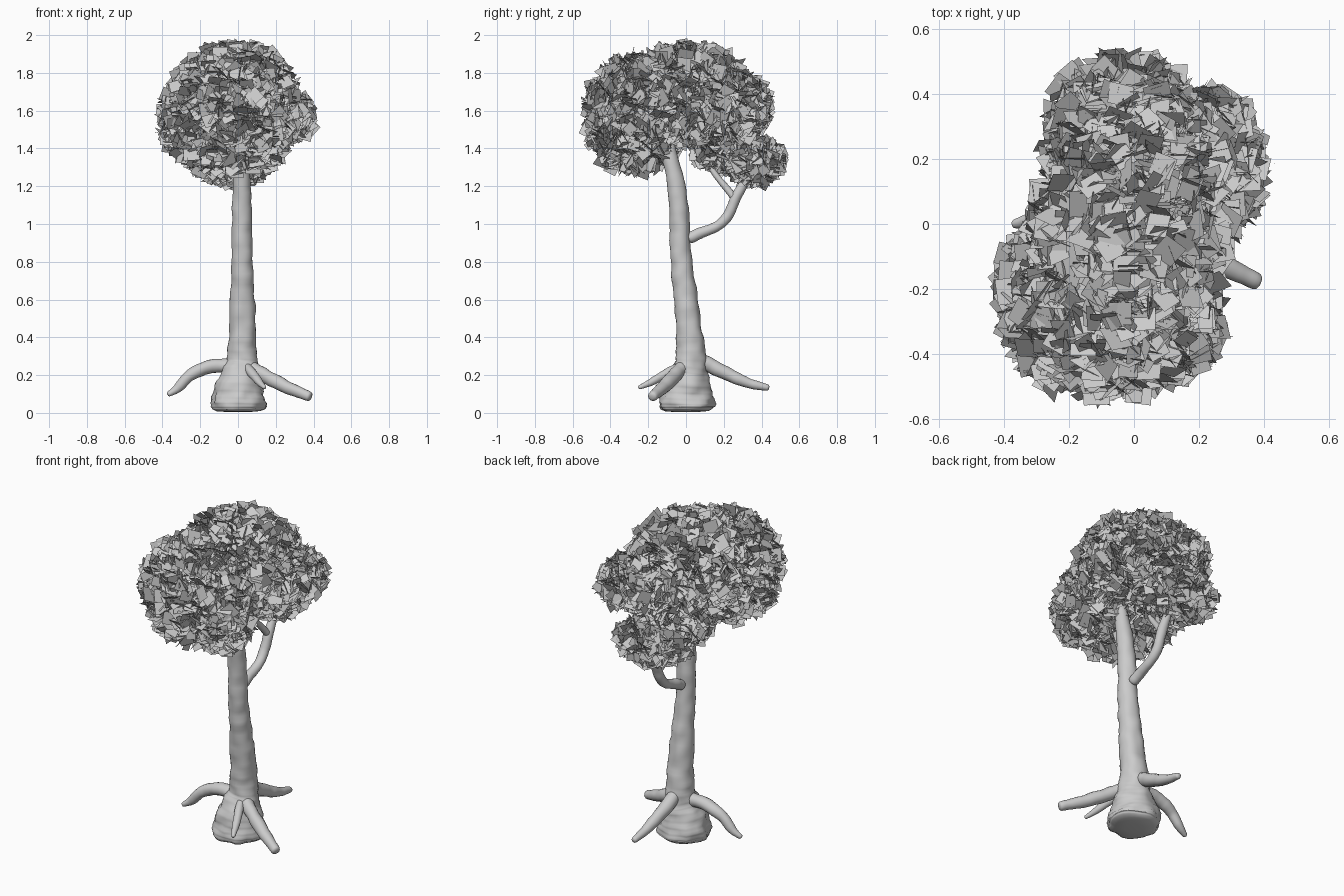
import bpy, bmesh, math, random
from mathutils import Vector, Matrix, noise

if "Cube" in bpy.data.objects:
    bpy.data.objects.remove(bpy.data.objects["Cube"])

random.seed(7)


def add_object(name, bm):
    mesh = bpy.data.meshes.new(name)
    bm.to_mesh(mesh)
    bm.free()
    obj = bpy.data.objects.new(name, mesh)
    bpy.context.collection.objects.link(obj)
    return obj


def spline(points, steps):
    """Smooth curve through (x, y, z, radius) points."""
    p = [Vector(q) for q in points]
    p = [2 * p[0] - p[1]] + p + [2 * p[-1] - p[-2]]
    out = []
    for i in range(1, len(p) - 2):
        a, b, c, d = p[i - 1:i + 3]
        for s in range(steps):
            t = s / steps
            out.append(0.5 * (2 * b + (c - a) * t + (2 * a - 5 * b + 4 * c - d) * t * t
                              + (3 * b - a - 3 * c + d) * t ** 3))
    return out + [p[-2]]


def limb(name, points, sides=20, steps=6, rough=0.13):
    """Tapered, slightly lumpy tube with rounded ends."""
    path = spline(points, steps)
    # round the ends with two shrinking rings each
    for end, step in ((0, 1), (-1, -2)):
        q, n = path[end], path[step]
        out = (q - n).to_3d().normalized()
        caps = [Vector((*(q.to_3d() + out * min(q[3], 0.02) * a), q[3] * b)) for a, b in ((0.35, 0.85), (0.6, 0.4))]
        path = caps[::-1] + path if end == 0 else path + caps
    bm = bmesh.new()
    rings = []
    for i, q in enumerate(path):
        tangent = (path[min(i + 1, len(path) - 1)] - path[max(i - 1, 0)]).to_3d().normalized()
        rot = Vector((0, 0, 1)).rotation_difference(tangent)
        ring = []
        for k in range(sides):
            a = 2 * math.pi * k / sides
            offset = rot @ Vector((math.cos(a), math.sin(a), 0))
            co = q.to_3d() + offset * q[3]
            lump = 1 + rough * noise.noise(co * 16) + 0.015 * math.sin(i * 2.1)
            ring.append(bm.verts.new(q.to_3d() + offset * q[3] * lump))
        rings.append(ring)
    for r0, r1 in zip(rings, rings[1:]):
        for k in range(sides):
            n = (k + 1) % sides
            bm.faces.new((r0[k], r0[n], r1[n], r1[k]))
    bm.faces.new(rings[0][::-1])
    bm.faces.new(rings[-1])
    for f in bm.faces:
        f.smooth = True
    return add_object(name, bm)


# Trunk with flared foot, leaning towards the front as it rises
limb("trunk", [(0.005, 0.005, 0.016, 0.13), (0.005, 0.005, 0.045, 0.146), (0.007, 0.008, 0.12, 0.131),
               (0.014, 0.015, 0.21, 0.104), (0.02, 0.026, 0.28, 0.082), (0.024, 0.02, 0.4, 0.073),
               (0.024, 0.0, 0.6, 0.064), (0.022, -0.025, 0.8, 0.056), (0.02, -0.033, 1.0, 0.053),
               (0.02, -0.05, 1.2, 0.047), (0.01, -0.095, 1.4, 0.038), (0.0, -0.12, 1.52, 0.025),
               (0.0, -0.125, 1.6, 0.012)], sides=28, steps=7)

# Raised roots
roots = {
    "left_root": [(0.0, 0.02, 0.24, 0.04), (-0.09, 0.02, 0.25, 0.039), (-0.18, 0.02, 0.235, 0.036),
                  (-0.26, 0.015, 0.195, 0.031), (-0.32, 0.01, 0.13, 0.024), (-0.365, 0.0, 0.1, 0.014)],
    "right_root": [(0.04, 0.0, 0.25, 0.034), (0.1, -0.04, 0.22, 0.037), (0.2, -0.09, 0.165, 0.037),
                   (0.3, -0.14, 0.118, 0.032), (0.375, -0.178, 0.087, 0.026)],
    "back_root": [(0.02, 0.06, 0.29, 0.036), (0.02, 0.13, 0.25, 0.038), (0.03, 0.24, 0.195, 0.034),
                  (0.04, 0.34, 0.155, 0.026), (0.045, 0.43, 0.134, 0.017)],
    "small_front_root": [(0.04, -0.03, 0.25, 0.022), (0.075, -0.1, 0.21, 0.024),
                         (0.11, -0.18, 0.165, 0.02), (0.14, -0.245, 0.135, 0.011)],
}
for name, pts in roots.items():
    limb(name, pts, sides=16)

# Back branch and its fork
limb("back_branch", [(0.02, 0.02, 0.925, 0.031), (0.02, 0.08, 0.955, 0.029), (0.02, 0.17, 0.99, 0.027),
                     (0.02, 0.225, 1.05, 0.029), (0.02, 0.265, 1.14, 0.028), (0.02, 0.31, 1.22, 0.023),
                     (0.03, 0.36, 1.29, 0.018), (0.05, 0.38, 1.4, 0.01)], sides=16)
limb("branch_fork", [(0.02, 0.255, 1.14, 0.02), (0.01, 0.21, 1.195, 0.018),
                     (0.0, 0.15, 1.27, 0.015), (-0.01, 0.1, 1.36, 0.01)], sides=12)

# Leaf crown: square cards scattered in the outer shell of overlapping lobes
lobes = [  # centre, radii
    ((-0.09, -0.27, 1.58), (0.31, 0.265, 0.32)),
    ((-0.01, -0.01, 1.69), (0.31, 0.36, 0.265)),
    ((0.22, 0.18, 1.57), (0.18, 0.23, 0.145)),
    ((-0.02, 0.22, 1.63), (0.25, 0.23, 0.20)),
    ((-0.03, 0.36, 1.335), (0.22, 0.155, 0.12)),
    ((-0.07, 0.19, 1.385), (0.20, 0.16, 0.10)),
    ((0.11, -0.29, 1.48), (0.16, 0.19, 0.20)),
    ((-0.22, -0.19, 1.53), (0.19, 0.23, 0.19)),
]


def depth(p, lobe):
    return Vector([(p[i] - lobe[0][i]) / lobe[1][i] for i in range(3)]).length


bm = bmesh.new()
for lobe in lobes:
    c, r = lobe
    area = 4 * math.pi * (((r[0] * r[1]) ** 1.6 + (r[0] * r[2]) ** 1.6 + (r[1] * r[2]) ** 1.6) / 3) ** (1 / 1.6)
    for _ in range(int(area * 1050)):
        d = Vector([random.gauss(0, 1) for _ in range(3)]).normalized() * random.uniform(0.78, 1.0)
        p = Vector([c[i] + r[i] * d[i] for i in range(3)])
        if any(depth(p, o) < 0.75 for o in lobes if o is not lobe):
            continue
        spin = Vector([random.gauss(0, 1) for _ in range(3)]).normalized()
        m = Matrix.Translation(p) @ Matrix.Rotation(random.uniform(0, 2 * math.pi), 4, spin)
        m = m @ Matrix.Rotation(random.uniform(0, math.pi), 4, 'X')
        h = random.uniform(0.026, 0.042)
        bm.faces.new([bm.verts.new(m @ Vector((x * h, y * h, 0)))
                      for x, y in ((-1, -1), (1, -1), (1, 1), (-1, 1))])
add_object("leaves", bm)
